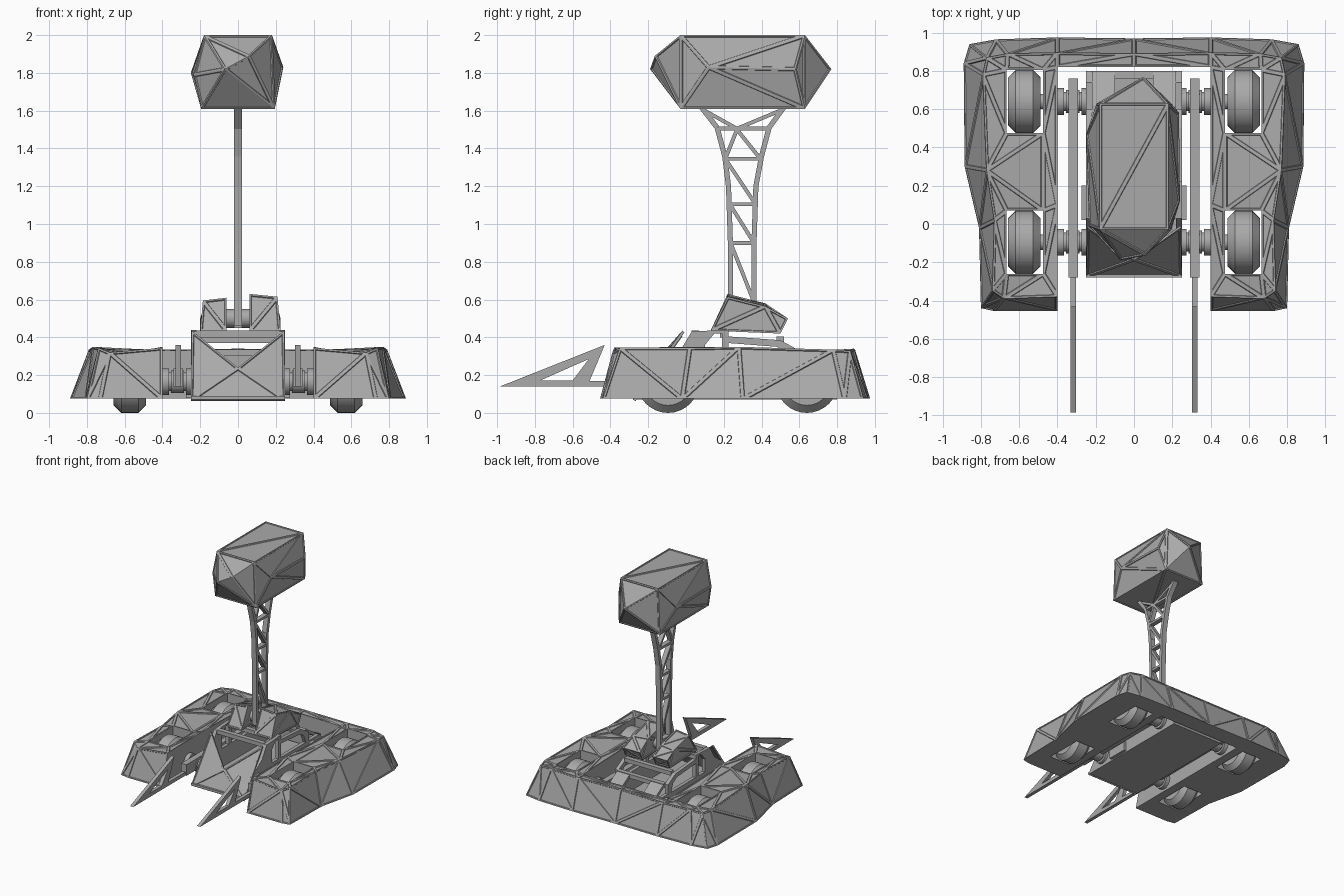
import bpy, bmesh, math
from mathutils import Vector, Matrix

cube = bpy.data.objects.get("Cube")
if cube:
    bpy.data.objects.remove(cube, do_unlink=True)

grey = bpy.data.materials.new("plain grey metal")
grey.use_nodes = True
grey.diffuse_color = (0.4, 0.4, 0.4, 1)
grey.node_tree.nodes["Principled BSDF"].inputs["Base Color"].default_value = (0.4, 0.4, 0.4, 1)


def finish(name, bm, smooth=False):
    mesh = bpy.data.meshes.new(name)
    bm.to_mesh(mesh)
    bm.free()
    obj = bpy.data.objects.new(name, mesh)
    bpy.context.collection.objects.link(obj)
    mesh.materials.append(grey)
    if smooth:
        bpy.ops.object.select_all(action='DESELECT')
        obj.select_set(True)
        bpy.context.view_layer.objects.active = obj
        bpy.ops.object.shade_smooth_by_angle(angle=math.radians(30))
    return obj


def solid(bm, loops_a, loops_b, normal):
    """Closed solid between matching loops; the first is the outline, the rest are holes."""
    rings = []
    for loops in (loops_a, loops_b):
        verts = [[bm.verts.new(p) for p in loop] for loop in loops]
        edges = [bm.edges.new((v[i - 1], v[i])) for v in verts for i in range(len(v))]
        bmesh.ops.triangle_fill(bm, edges=edges, use_beauty=True, normal=normal)
        rings.append(verts)
    for a, b in zip(*rings):
        for i in range(len(a)):
            bm.faces.new((a[i - 1], a[i], b[i], b[i - 1]))
    bmesh.ops.recalc_face_normals(bm, faces=bm.faces[:])


def plate(bm, x0, x1, *loops):
    """Side profile in (y, z) extruded along x."""
    solid(bm, [[(x0, y, z) for y, z in l] for l in loops],
          [[(x1, y, z) for y, z in l] for l in loops], (1, 0, 0))


def box(bm, x0, x1, y0, y1, z0, z1):
    plate(bm, x0, x1, [(y0, z0), (y1, z0), (y1, z1), (y0, z1)])


def bar(bm, x0, x1, p, q, width):
    """Straight member between two (y, z) points."""
    p, q = Vector(p), Vector(q)
    d = (q - p).normalized() * width / 2
    n = Vector((-d.y, d.x))
    plate(bm, x0, x1, [p + n, q + n, q - n, p - n])


def panels(bm, rule=lambda f: True):
    """Triangulate and sink each panel, leaving raised seams."""
    bmesh.ops.triangulate(bm, faces=bm.faces[:])
    bm.normal_update()
    faces = [f for f in bm.faces if rule(f)
             and f.calc_area() / max(e.calc_length() for e in f.edges) > 0.022]
    bmesh.ops.inset_individual(bm, faces=faces, thickness=0.009, use_even_offset=True)
    bmesh.ops.inset_individual(bm, faces=faces, thickness=0.003, depth=-0.006, use_even_offset=True)


def lathe(name, profile, centre, side):
    """Turned part around the x axis from (x, radius) points."""
    bm = bmesh.new()
    verts = [bm.verts.new((x, 0, r)) for x, r in profile]
    edges = [bm.edges.new(pair) for pair in zip(verts, verts[1:])]
    bmesh.ops.spin(bm, geom=verts + edges, cent=(0, 0, 0), axis=(1, 0, 0),
                   angle=math.tau, steps=32)
    bmesh.ops.remove_doubles(bm, verts=bm.verts[:], dist=0.0005)
    bmesh.ops.transform(bm, matrix=Matrix.Translation(centre), verts=bm.verts[:])
    for v in bm.verts:
        v.co.x *= side
    bmesh.ops.recalc_face_normals(bm, faces=bm.faces[:])
    finish(name, bm, smooth=True)


def both(half):
    """Mirror a half outline that starts at x = 0."""
    return half + [(-x, *rest) for x, *rest in reversed(half) if x > 0]


# U-shaped armoured hull with wheel wells
base = [(0, .97), (.40, .975), (.72, .965), (.86, .94), (.89, .84), (.885, .3),
        (.81, -.02), (.80, -.44), (.73, -.455), (.40, -.455), (.40, .1), (.40, .82), (0, .82)]
top = [(0, .89, .34), (.40, .895, .335), (.66, .89, .34), (.77, .87, .33), (.79, .78, .335),
       (.77, .28, .35), (.73, .02, .345), (.74, -.35, .345), (.68, -.39, .32), (.40, -.38, .345),
       (.40, .1, .35), (.40, .82, .33), (0, .82, .335)]
wheel_y = (.64, -.095)
wells = [[(s * .57 + dx, y + dy) for dx, dy in ((-.095, -.165), (.095, -.165), (.095, .165), (-.095, .165))]
         for s in (1, -1) for y in wheel_y]
bm = bmesh.new()
solid(bm, [[(x, y, .075) for x, y in l] for l in [both(base)] + wells],
      [both(top)] + [[(x, y, .335) for x, y in l] for l in wells], (0, 0, 1))
panels(bm, lambda f: f.normal.z > 0.12)
finish("armoured_hull", bm)

# Wheels, axles and forks
for side, label in ((1, "left"), (-1, "right")):
    for y, end in zip(wheel_y, ("rear", "front")):
        lathe(f"{end}_{label}_wheel",
              [(-.085, 0), (-.085, .125), (-.045, .165), (.045, .165), (.085, .125), (.085, 0)],
              (.573, y, .165), side)
        lathe(f"{end}_{label}_axle",
              [(.24, 0), (.24, .07), (.275, .07), (.275, .05), (.285, .05), (.285, .06), (.355, .06),
               (.355, .05), (.365, .05), (.365, .07), (.40, .07), (.40, .04), (.49, .04), (.49, 0)],
              (0, y, .165), side)
    bm = bmesh.new()
    box(bm, side * .292, side * .342, -.28, .76, .14, .235)
    plate(bm, side * .302, side * .332,
          [(-.985, .14), (-.28, .14), (-.28, .17), (-.51, .17), (-.43, .36)],
          [(-.77, .172), (-.60, .172), (-.515, .285)])
    finish(f"{label}_fork", bm)

# Central chassis: floor, side frames and cross members
bm = bmesh.new()
box(bm, -.25, .25, -.28, .80, .07, .09)
for s in (1, -1):
    a, b = s * .22, s * .25
    plate(bm, a, b, [(-.27, .08), (.80, .08), (.80, .2), (.74, .25), (-.14, .25)])
    plate(bm, a, b, [(-.14, .25), (.10, .25), (.10, .36), (.15, .42), (.2, .42), (.2, .44), (.03, .43), (-.03, .33)])
    box(bm, a, b, .19, .225, .25, .44)
    plate(bm, a, b, [(.22, .405), (.50, .385), (.60, .33), (.60, .25), (.56, .25), (.53, .32), (.48, .35), (.22, .37)])
    box(bm, s * .25, s * .275, .02, .2, .08, .2)
    plate(bm, s * .10, s * .22, [(.62, .33), (.80, .22), (.80, .19), (.62, .30)])
for y, z in ((.05, .42), (.2, .42), (.50, .39), (.60, .32), (.78, .21)):
    box(bm, -.22, .22, y - .02, y + .02, z - .02, z + .015)
finish("chassis_frame", bm)

# Notched front wedge
bm = bmesh.new()
low_l, low_r, mid, peak_l, peak_r = [bm.verts.new(p) for p in (
    (.25, -.28, .07), (-.25, -.28, .07), (0, -.19, .24), (.245, -.02, .435), (-.245, -.02, .435))]
for tri in ((low_l, mid, low_r), (low_l, peak_l, mid), (low_r, mid, peak_r)):
    bm.faces.new(tri)
bmesh.ops.recalc_face_normals(bm, faces=bm.faces[:])
if mid.link_faces[0].normal.y > 0:
    bmesh.ops.reverse_faces(bm, faces=bm.faces[:])
panels(bm)
wedge = finish("front_wedge", bm)
mod = wedge.modifiers.new("thickness", 'SOLIDIFY')
mod.thickness = 0.015

# Hammer pivot blocks and shaft
for label, x0, x1, rise in (("left", .06, .225, .02), ("right", -.06, -.2, 0)):
    bm = bmesh.new()
    plate(bm, x0, x1, [(.13, .435), (.22, .61 + rise), (.42, .56 + rise), (.54, .50), (.50, .42)])
    for v in bm.verts:
        if v.co.z > .5 and abs(v.co.x) > .1:
            v.co.x *= .93
            v.co.z -= .015
    panels(bm)
    finish(f"{label}_pivot_block", bm)
lathe("pivot_shaft", [(-.08, 0), (-.08, .05), (.08, .05), (.08, 0)], (0, .3, .5), 1)

# Lattice hammer arm
bm = bmesh.new()
left = [(.235, .46), (.235, .9), (.225, 1.2), (.205, 1.36), (.165, 1.51), (.08, 1.62)]
right = [(.36, .46), (.36, .9), (.37, 1.2), (.40, 1.36), (.44, 1.51), (.52, 1.62)]
for rail in (left, right):
    for p, q in zip(rail, rail[1:]):
        bar(bm, -.022, .022, p, q, .027)
braces = [((.235, .9), (.36, .9)), ((.23, 1.105), (.37, 1.105)), ((.21, 1.345), (.39, 1.345)),
          ((.17, 1.505), (.44, 1.505)), ((.24, .89), (.355, .6)), ((.235, 1.1), (.36, .9)),
          ((.215, 1.335), (.365, 1.11)), ((.21, 1.35), (.27, 1.5)), ((.39, 1.35), (.27, 1.5)),
          ((.27, 1.505), (.09, 1.605)), ((.27, 1.505), (.51, 1.605))]
for p, q in braces:
    bar(bm, -.02, .02, p, q, .02)
box(bm, -.022, .022, .235, .36, .45, .56)
finish("lattice_arm", bm)

# Faceted hammer head
bm = bmesh.new()
for y in (-.03, .63):
    for x, z in ((.18, 2), (.195, 1.61)):
        bm.verts.new((x, y, z))
        bm.verts.new((-x, y, z))
for p in ((-.25, .47, 1.8), (-.235, -.01, 1.79), (.24, .12, 1.83), (.235, .58, 1.82),
          (-.07, -.19, 1.82), (.06, -.165, 1.89), (.05, .77, 1.82)):
    bm.verts.new(p)
bmesh.ops.convex_hull(bm, input=bm.verts[:])
bmesh.ops.recalc_face_normals(bm, faces=bm.faces[:])
panels(bm)
finish("hammer_head", bm)
